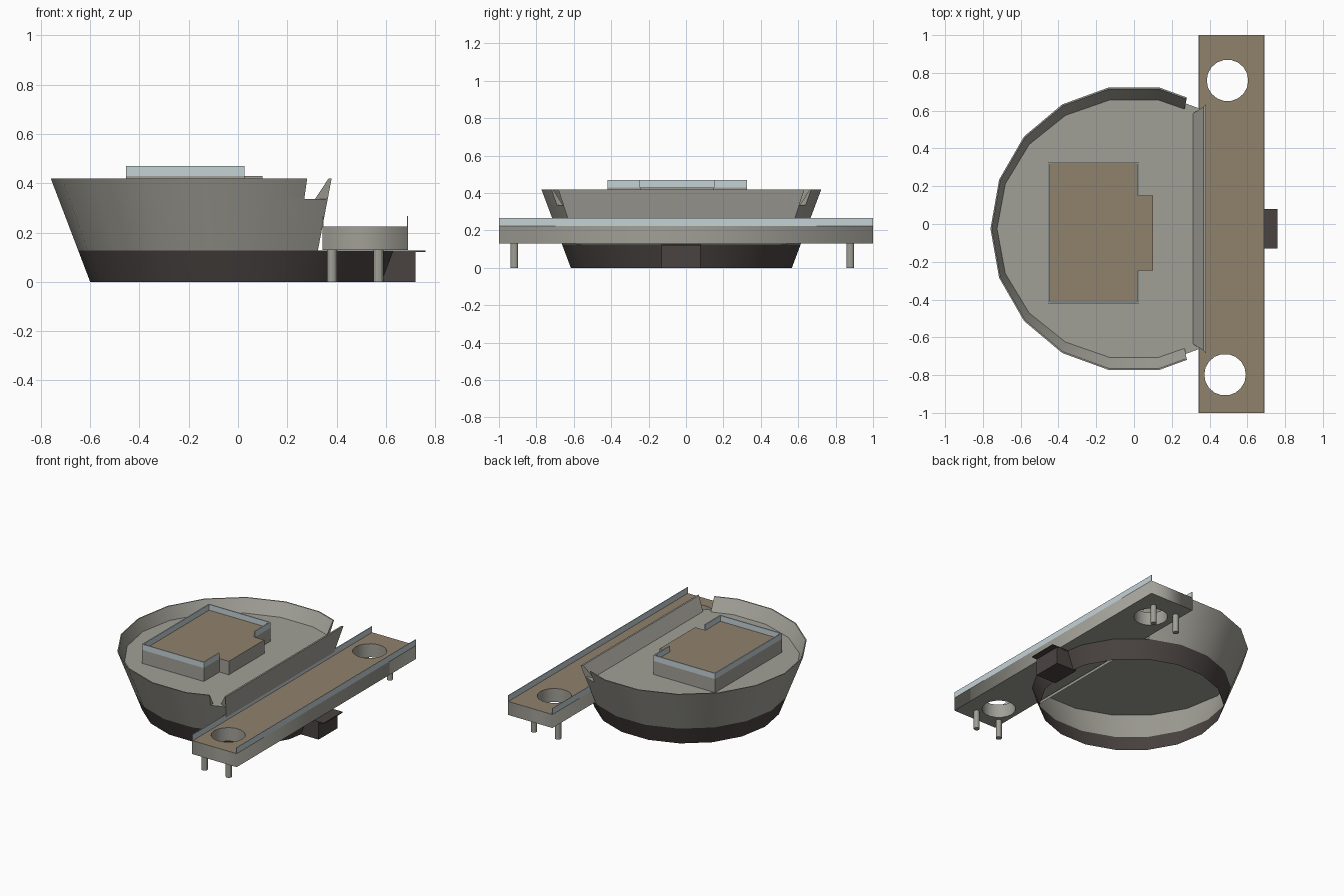
import bpy, bmesh, math

if "Cube" in bpy.data.objects:
    bpy.data.objects.remove(bpy.data.objects["Cube"])

CY = -0.025          # hull centre in y
SIDES = 18
BAND, DECK, TOP = 0.126, 0.335, 0.42


def material(name, srgb):
    lin = [(c / 12.92 if c <= 0.04045 else ((c + 0.055) / 1.055) ** 2.4) for c in srgb]
    m = bpy.data.materials.new(name)
    m.diffuse_color = (*lin, 1)
    m.use_nodes = True
    m.node_tree.nodes["Principled BSDF"].inputs["Base Color"].default_value = m.diffuse_color
    return m


GREY = material("stone_grey", (0.63, 0.625, 0.59))
DARK = material("dark_brown", (0.29, 0.265, 0.255))
BROWN = material("floor_brown", (0.565, 0.51, 0.425))
GLASS = material("pale_blue_glass", (0.77, 0.825, 0.84))


def finish(bm, name, mats, smooth=False, top_rule=False, fix=True):
    if fix:
        bmesh.ops.recalc_face_normals(bm, faces=bm.faces)
    if top_rule:      # upward faces take the second material
        for f in bm.faces:
            f.normal_update()
            f.material_index = 1 if f.normal.z > 0.9 else 0
    me = bpy.data.meshes.new(name)
    bm.to_mesh(me)
    bm.free()
    ob = bpy.data.objects.new(name, me)
    bpy.context.collection.objects.link(ob)
    for m in mats:
        me.materials.append(m)
    if smooth:
        bpy.ops.object.select_all(action='DESELECT')
        ob.select_set(True)
        bpy.context.view_layer.objects.active = ob
        bpy.ops.object.shade_smooth_by_angle(angle=math.radians(30))
    return ob


def loft(bm, rows, closed):
    """Quads between successive rows of points."""
    vs = [[bm.verts.new(p) for p in row] for row in rows]
    n = len(rows[0])
    for a, b in zip(vs, vs[1:]):
        for i in range(n if closed else n - 1):
            j = (i + 1) % n
            bm.faces.new((a[i], a[j], b[j], b[i]))
    return vs


def prism(name, pts, z0, z1, mats, top_rule=False):
    bm = bmesh.new()
    rows = loft(bm, [[(x, y, z) for x, y in pts] for z in (z0, z1)], True)
    bm.faces.new(rows[0])
    bm.faces.new(rows[1])
    return finish(bm, name, mats, top_rule=top_rule)


def box(name, x0, x1, y0, y1, z0, z1, mat):
    return prism(name, [(x0, y0), (x1, y0), (x1, y1), (x0, y1)], z0, z1, [mat])


def radius(z):
    return 0.6 + 0.16 * z / TOP


def ring(z, first, last, rx=None, ry=None):
    rx = rx or radius(z)
    ry = ry or rx
    step = 360 // SIDES
    return [(rx * math.cos(math.radians(a)), CY + ry * math.sin(math.radians(a)), z)
            for a in range(first, last + 1, step)]


# lower hull band: full open ring
bm = bmesh.new()
loft(bm, [ring(0, 0, 340), ring(BAND, 0, 340)], True)
finish(bm, "lower_hull_band", [DARK], smooth=True)

# upper hull: ring cut off by a chord, closed by the deck
bm = bmesh.new()
rows = loft(bm, [ring(BAND, 60, 300), ring(DECK, 60, 300)], True)
bm.faces.new(rows[1])
finish(bm, "upper_hull_and_deck", [GREY], smooth=True)


# raised rim, stopping short of the chord to leave a notch at each end
def trimmed(pts):
    def mix(p, q, t=0.6):
        return tuple(u + (v - u) * t for u, v in zip(p, q))
    return [mix(pts[1], pts[0])] + pts[1:-1] + [mix(pts[-2], pts[-1])]


bm = bmesh.new()
rows = loft(bm, [trimmed(ring(DECK, 60, 300)), trimmed(ring(TOP, 60, 300)),
                 trimmed(ring(TOP, 60, 300, 0.753, 0.752)),
                 trimmed(ring(DECK, 60, 300, 0.725, 0.693))], False)
for k in (0, -1):
    bm.faces.new([r[k] for r in rows])
finish(bm, "hull_rim", [GREY], smooth=True)

# sloping wall along the straight side
bm = bmesh.new()
section = [(0.364, DECK, 0.63), (0.38, TOP, 0.658), (0.368, TOP, 0.645), (0.312, DECK, 0.61)]
ends = loft(bm, [[(x, CY + s * y, z) for x, z, y in section] for s in (-1, 1)], True)
for e in ends:
    bm.faces.new(e)
finish(bm, "straight_side_wall", [GREY])

# raised platform with a step-out, and its glass parapet
X0, X1, X2 = -0.455, 0.027, 0.10
Y0, Y1, Y2, Y3 = -0.42, -0.245, 0.15, 0.325
prism("platform", [(X0, Y0), (X1, Y0), (X1, Y1), (X2, Y1), (X2, Y2), (X1, Y2), (X1, Y3), (X0, Y3)],
      DECK, 0.43, [GREY, BROWN], top_rule=True)
T = 0.008
for name, x0, x1, y0, y1 in (("left", X0, X0 + T, Y0, Y3), ("front", X0 + T, X1, Y0, Y0 + T),
                             ("back", X0 + T, X1, Y3 - T, Y3),
                             ("right_front", X1 - T, X1, Y0 + T, Y1),
                             ("right_back", X1 - T, X1, Y2, Y3 - T)):
    box("platform_parapet_" + name, x0, x1, y0, y1, 0.43, 0.47, GLASS)

# long plank with two round holes, filled from a flat curve
PX0, PX1, PZ0, PZ1 = 0.342, 0.69, 0.13, 0.225
cu = bpy.data.curves.new("plank_outline", 'CURVE')
cu.dimensions, cu.fill_mode, cu.extrude = '2D', 'BOTH', (PZ1 - PZ0) / 2
loops = [[(PX0, -1), (PX1, -1), (PX1, 1), (PX0, 1)]]
for cx, cy in ((0.495, 0.76), (0.482, -0.798)):
    loops.append([(cx + 0.11 * math.cos(i * math.tau / 18), cy + 0.11 * math.sin(i * math.tau / 18))
                  for i in range(18)])
for pts in loops:
    sp = cu.splines.new('POLY')
    sp.points.add(len(pts) - 1)
    for p, (x, y) in zip(sp.points, pts):
        p.co = (x, y, 0, 1)
    sp.use_cyclic_u = True
tmp = bpy.data.objects.new("plank_outline", cu)
bpy.context.collection.objects.link(tmp)
me = bpy.data.meshes.new_from_object(tmp.evaluated_get(bpy.context.evaluated_depsgraph_get()))
bpy.data.objects.remove(tmp)
bm = bmesh.new()
bm.from_mesh(me)
bmesh.ops.remove_doubles(bm, verts=bm.verts, dist=1e-4)
bmesh.ops.translate(bm, verts=bm.verts, vec=(0, 0, (PZ0 + PZ1) / 2))
finish(bm, "plank", [GREY, BROWN], top_rule=True)

# glass strips on the long edges of the plank
box("plank_parapet_inner", PX0, PX0 + 0.005, -1, 1, PZ1, 0.267, GLASS)
box("plank_parapet_outer", PX1 - 0.005, PX1, -1, 1, PZ1, 0.267, GLASS)

# pegs under the plank
for x in (0.382, 0.57):
    for y in (-0.917, 0.879):
        pts = [(x + 0.02 * math.cos(i * math.tau / 12), y + 0.02 * math.sin(i * math.tau / 12))
               for i in range(12)]
        prism("plank_peg", pts, 0, PZ0, [GREY])

# dark entrance box with a thin overhanging roof
box("entrance_box", 0.56, 0.72, -0.13, 0.078, 0, 0.12, DARK)
box("entrance_roof", 0.56, 0.76, -0.13, 0.08, 0.12, 0.127, DARK)
